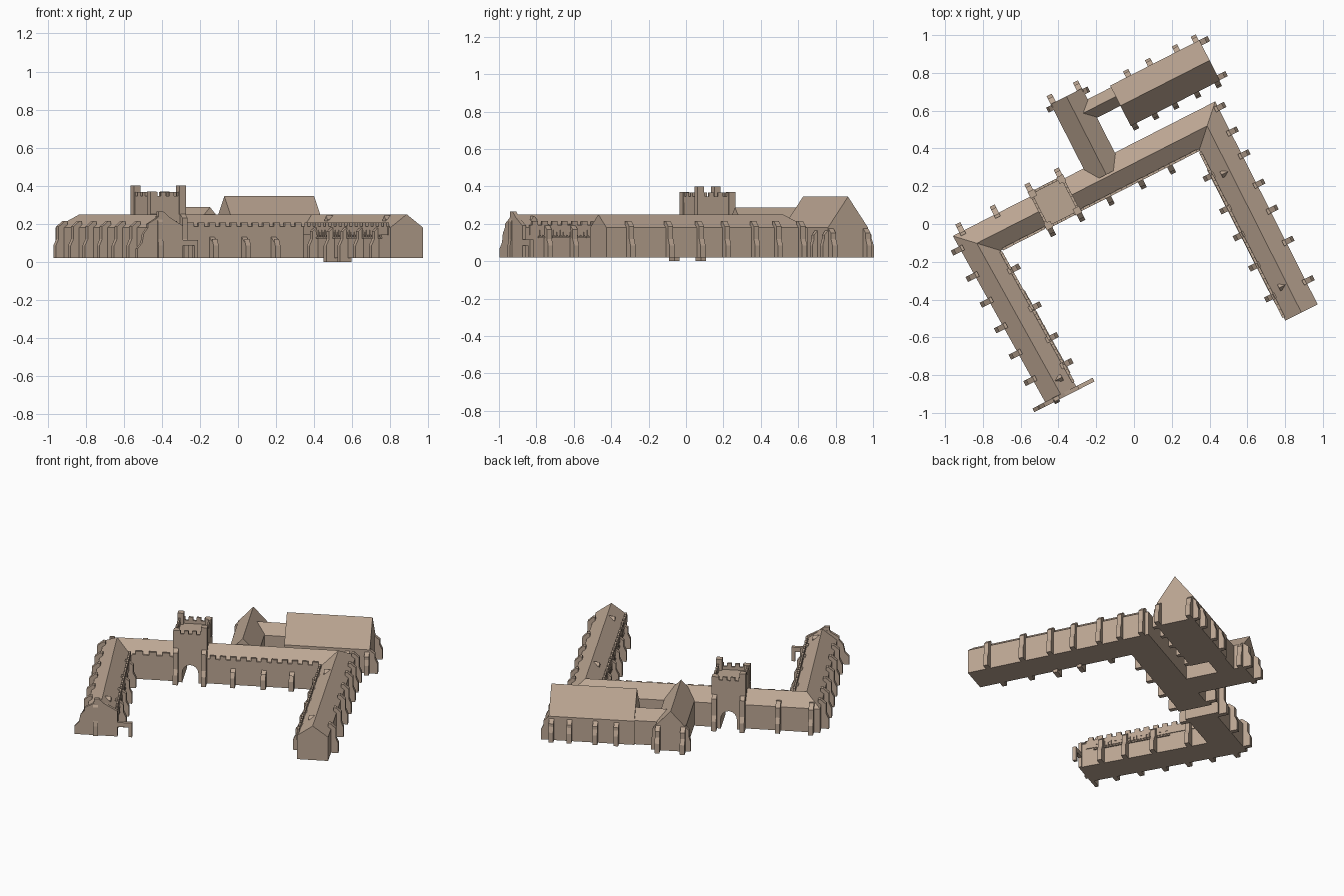
import bpy, bmesh, math
from mathutils import Vector, Matrix

if "Cube" in bpy.data.objects:
    bpy.data.objects.remove(bpy.data.objects["Cube"])

# The whole plan is drawn square (u, v) and turned 27 degrees about z
TURN = Matrix.Rotation(math.radians(27), 4, 'Z')
BASE, EAVE, RIDGE = 0.02, 0.18, 0.25
stone = bpy.data.materials.new("brown_stone")
stone.diffuse_color = (0.5, 0.38, 0.29, 1)
stone.use_nodes = True
stone.node_tree.nodes["Principled BSDF"].inputs["Base Color"].default_value = stone.diffuse_color


def finish(name, bm):
    bmesh.ops.recalc_face_normals(bm, faces=bm.faces)
    bm.transform(TURN)
    me = bpy.data.meshes.new(name)
    bm.to_mesh(me)
    bm.free()
    me.materials.append(stone)
    ob = bpy.data.objects.new(name, me)
    bpy.context.collection.objects.link(ob)


def loft(bm, rings):
    loops = [[bm.verts.new(p) for p in r] for r in rings]
    n = len(loops[0])
    for a, b in zip(loops, loops[1:]):
        for i in range(n):
            bm.faces.new((a[i], a[(i + 1) % n], b[(i + 1) % n], b[i]))
    bm.faces.new(loops[0])
    bm.faces.new(loops[-1])


def prism(bm, pts, vec):
    loft(bm, [[Vector(p) for p in pts], [Vector(p) + Vector(vec) for p in pts]])


def box(bm, u0, u1, v0, v1, z0, z1):
    prism(bm, [(u0, v0, z0), (u1, v0, z0), (u1, v1, z0), (u0, v1, z0)], (0, 0, z1 - z0))


def house(w, eave, ridge):
    return [(-w, BASE), (w, BASE), (w, eave), (0, ridge), (-w, eave)]


def sweep(bm, path, prof):
    # mitred sweep of a gabled section along a plan path
    pts = [Vector(p) for p in path]
    nrm = []
    for a, b in zip(pts, pts[1:]):
        d = (b - a).normalized()
        nrm.append(Vector((-d.y, d.x)))
    rings = []
    for i, p in enumerate(pts):
        n0, n1 = nrm[max(i - 1, 0)], nrm[min(i, len(nrm) - 1)]
        m = (n0 + n1) / (1 + n0.dot(n1))
        rings.append([(*(p + m * o), z) for o, z in prof])
    loft(bm, rings)


def buttress(bm, u, v, n, h=0.215, z0=BASE, d=0.048, w=0.03):
    n = Vector((n[0], n[1], 0))
    t = Vector((-n.y, n.x, 0))
    prof = [(-.02, z0), (d, z0), (d, .085), (d * .65, .12), (d * .65, h - .03), (-.005, h), (-.02, h)]
    prism(bm, [Vector((u, v, z)) + n * o - t * w / 2 for o, z in prof], t * w)


def merlons(bm, a, b, z0, z1, thick=0.014, pitch=0.062):
    # low parapet wall with teeth, running from a to b
    a, b = Vector((*a, 0)), Vector((*b, 0))
    d = (b - a).normalized()
    s = Vector((-d.y, d.x, 0)) * thick / 2
    Z = Vector((0, 0, 1))

    def block(p, q, lo, hi):
        prism(bm, [p - s + Z * lo, q - s + Z * lo, q + s + Z * lo, p + s + Z * lo], Z * (hi - lo))
    mid = z1 - 0.022
    block(a, b, z0, mid)
    k = max(1, round((b - a).length / pitch))
    step = (b - a) / k
    for i in range(k):
        block(a + step * (i + .22), a + step * (i + .78), mid, z1)


def lw(v):
    # centre line of the slightly skewed left wing
    return -0.788 + (0.287 - v) * 0.036


# Three ranges around the court, broken at the gate tower
sec = house(0.092, EAVE, RIDGE)
bm = bmesh.new()
sweep(bm, [(lw(-.63), -.63), (-.788, .287), (-.40, .287)], sec)
finish("left_range", bm)
bm = bmesh.new()
sweep(bm, [(-.24, .287), (.581, .287), (.577, -.82)], house(0.096, EAVE, RIDGE))
finish("right_range", bm)

# Rear cross wing, link and great hall
bm = bmesh.new()
prism(bm, [(-.012 + o, .30, z) for o, z in house(.093, .185, .287)], (0, .465, 0))
finish("rear_wing", bm)
bm = bmesh.new()
prism(bm, [(.0, .645 + o, z) for o, z in house(.055, .18, .245)], (.23, 0, 0))
finish("hall_link", bm)
bm = bmesh.new()
prism(bm, [(.22, .59 + o, z) for o, z in house(.12, EAVE, .345)], (.53, 0, 0))
finish("great_hall", bm)

# Gate tower with an archway through it
U0, U1, V0, V1 = -.42, -.222, .185, .40
c = (U0 + U1) / 2
bm = bmesh.new()
arch = [(c + .05 * math.cos(t), .085 + .055 * math.sin(t)) for t in [math.pi * i / 8 for i in range(9)]]
outline = [(U0, BASE), (U0, .325), (U1, .325), (U1, BASE), (c + .05, BASE)] + arch + [(c - .05, BASE)]
prism(bm, [(u, V0, z) for u, z in outline], (0, V1 - V0, 0))
finish("gate_tower", bm)

# Tower battlements, with two taller corners
bm = bmesh.new()
e = .006
for a, b in (((U0, V0 + e), (U1, V0 + e)), ((U0, V1 - e), (U1, V1 - e)),
             ((U0 + e, V0), (U0 + e, V1)), ((U1 - e, V0), (U1 - e, V1))):
    merlons(bm, a, b, .315, .368, pitch=.05)
for u, v, h in ((U0, V0, .37), (U1, V0, .40), (U0, V1, .40), (U1, V1, .37)):
    su, sv = (1 if u == U0 else -1), (1 if v == V0 else -1)
    a, b = sorted((u - su * .006, u + su * .032))
    p, q = sorted((v - sv * .006, v + sv * .032))
    box(bm, a, b, p, q, .25, h)
finish("tower_battlements", bm)

bm = bmesh.new()
for u in (U0 + .012, U1 - .012):
    buttress(bm, u, V0, (0, -1), .26)
    buttress(bm, u, V1, (0, 1), .26)
finish("tower_buttresses", bm)

# Court-side battlements
bm = bmesh.new()
merlons(bm, (-.215, .194), (.485, .194), .14, .208)
merlons(bm, (-.68, .197), (-.43, .197), .14, .208, pitch=.09)
merlons(bm, (lw(.19) + .09, .19), (lw(-.6) + .09, -.6), .14, .215)
merlons(bm, (.485, .18), (.482, -.80), .14, .208)
finish("court_battlements", bm)

# Rows of small framed windows on the court sides of the wings
bm = bmesh.new()
for v0, v1, wall, s in ((-.72, .08, lambda v: .483, -1), (-.55, -.05, lambda v: lw(v) + .092, 1)):
    k = round((v1 - v0) / .04)
    for i in range(k):
        v = v0 + (i + .5) * (v1 - v0) / k
        u = wall(v)
        a, b = sorted((u - s * .008, u + s * .009))
        box(bm, a, b, v - .013, v - .007, .13, .165)
        box(bm, a, b, v + .007, v + .013, .13, .165)
        box(bm, a, b, v - .013, v + .013, .157, .167)
        box(bm, a, b, v - .02, v + .02, .124, .131)
finish("window_rows", bm)

# Buttresses of the court ranges
bm = bmesh.new()
for v in (.30, .14, -.015, -.17, -.33, -.49):
    buttress(bm, lw(v) - .092, v, (-1, 0))
for v in (.077, -.152, -.338, -.496):
    buttress(bm, lw(v) + .092, v, (1, 0), .20)
for u in (-.83, -.625):
    buttress(bm, u, .379, (0, 1))
for u in (-.056, .134, .308):
    buttress(bm, u, .191, (0, -1), .135)
for v in (.042, -.151, -.31, -.49, -.674):
    buttress(bm, .484, v, (-1, 0), .19, 0.0 if -.4 < v < 0 else BASE)
for v in (.345, .2, .064, -.11, -.264, -.45, -.684):
    buttress(bm, .676, v, (1, 0), d=.042)
finish("range_buttresses", bm)

# Buttresses of the hall and rear wing
bm = bmesh.new()
for u in (.33, .46, .62, .732):
    buttress(bm, u, .71, (0, 1), .17, d=.036)
for u in (.24, .36, .48, .61, .732):
    buttress(bm, u, .47, (0, -1), .17, d=.03)
for v in (.695, .487):
    buttress(bm, .75, v, (1, 0), .18)
for u, s in ((-.105, -1), (.081, 1)):
    buttress(bm, u, .745, (s, 0), .19, d=.03)
    buttress(bm, u - s * .015, .765, (0, 1), .19)
finish("hall_buttresses", bm)

# Screen wall across the left wing's end: gable, side stub, and low doorway
bm = bmesh.new()
g = [(-.86, BASE), (-.655, BASE), (-.655, .19), (-.735, .235), (-.77, .265), (-.80, .265), (-.80, .235), (-.86, .20)]
prism(bm, [(u, -.648, z) for u, z in g], (0, .022, 0))
stub = [(-.86, BASE), (-.86, .18), (-.885, .15), (-.895, .10), (-.922, .07), (-.922, BASE)]
prism(bm, [(u, -.648, z) for u, z in stub], (0, .022, 0))
box(bm, -.66, -.565, -.648, -.626, .085, .115)
box(bm, -.587, -.565, -.648, -.626, BASE, .085)
buttress(bm, -.79, -.645, (0, -1), .24, d=.015)
finish("end_screen_wall", bm)

# Small gabled dormers on the court roof slopes
bm = bmesh.new()
for u, v, s in ((.53, -.65, 1), (.53, .022, 1), (lw(-.55) + .05, -.55, -1)):
    prism(bm, [(u, v - .018, .20), (u, v + .018, .20), (u, v + .018, .222), (u, v, .243), (u, v - .018, .222)],
          (s * .045, 0, 0))
finish("roof_dormers", bm)
